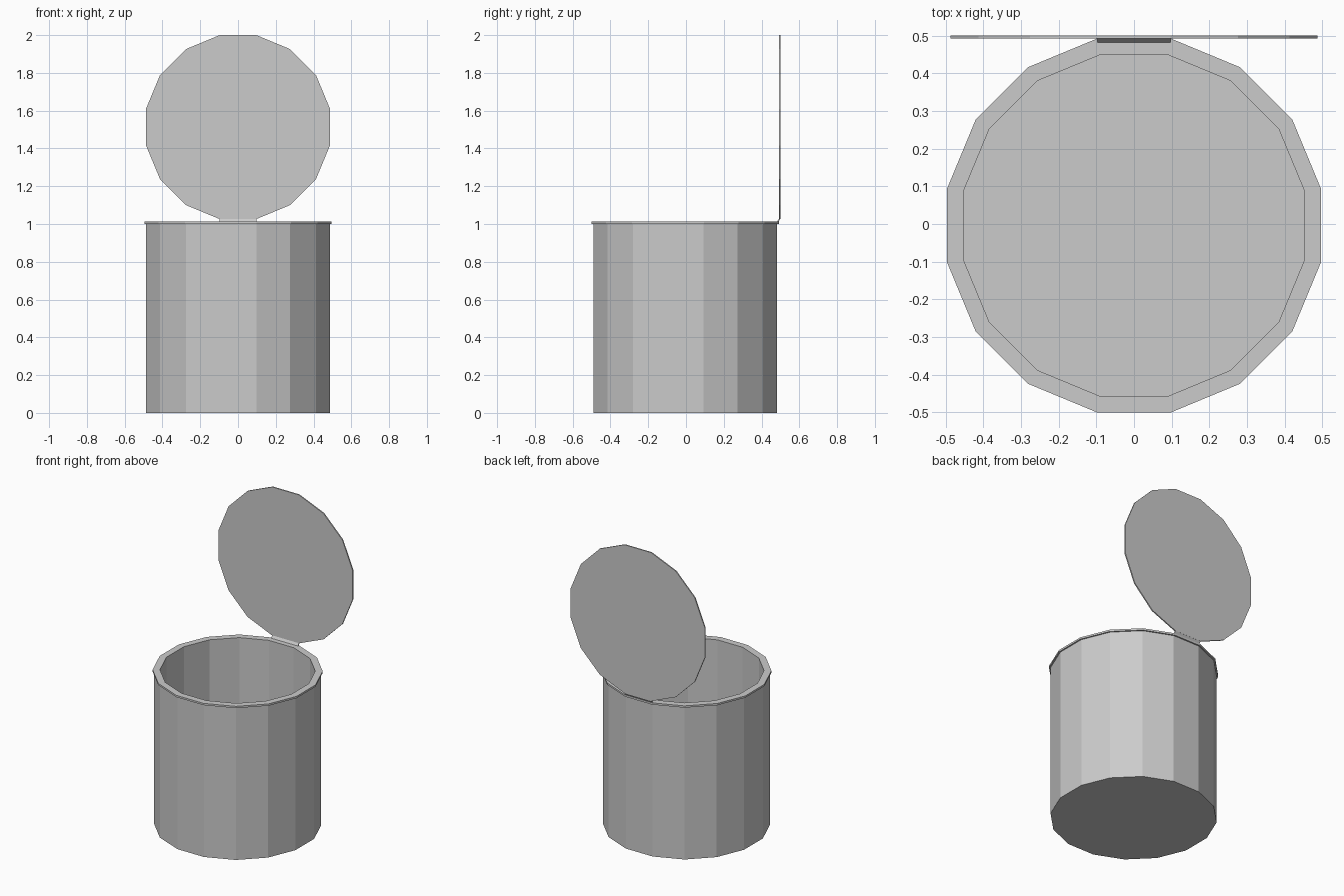
import bpy, bmesh
from math import cos, sin, pi

if "Cube" in bpy.data.objects:
    bpy.data.objects.remove(bpy.data.objects["Cube"])

SIDES = 16
CY = -0.004  # the open lid shifts the can slightly forward


def finish(name, bm):
    bmesh.ops.recalc_face_normals(bm, faces=bm.faces)
    mesh = bpy.data.meshes.new(name)
    bm.to_mesh(mesh)
    bm.free()
    ob = bpy.data.objects.new(name, mesh)
    bpy.context.collection.objects.link(ob)
    return ob


def lathe(name, profile):
    """Stack of 16-sided rings (apothem, z), capped at both ends, flats on the axes."""
    bm = bmesh.new()
    rings = []
    for apothem, z in profile:
        r = apothem / cos(pi / SIDES)
        angles = [(i + 0.5) * 2 * pi / SIDES for i in range(SIDES)]
        rings.append([bm.verts.new((r * cos(a), r * sin(a), z)) for a in angles])
    for low, high in zip(rings, rings[1:]):
        for i in range(SIDES):
            j = (i + 1) % SIDES
            bm.faces.new((low[i], low[j], high[j], high[i]))
    bm.faces.new(rings[0])
    bm.faces.new(rings[-1])
    return finish(name, bm)


# can: outer wall, overhanging rim, inner wall and floor
can = lathe("can_body", [(0.487, 0), (0.487, 1.0), (0.496, 1.0), (0.496, 1.012),
                         (0.453, 1.012), (0.453, 0.02)])
can.location.y = CY

# lid: thin disc standing upright behind the opening
lid = lathe("lid", [(0.487, -0.004), (0.487, 0.004)])
lid.rotation_euler.x = pi / 2
lid.location = (0, 0.496, 1.513)

# hinge: narrow bent strip joining the rim to the lid
bm = bmesh.new()
section = [(0.482, 1.012), (0.490, 1.012), (0.500, 1.027), (0.492, 1.027)]
left, right = [[bm.verts.new((x, y, z)) for y, z in section] for x in (-0.097, 0.097)]
bm.faces.new(left)
bm.faces.new(right)
for i in range(4):
    j = (i + 1) % 4
    bm.faces.new((left[i], left[j], right[j], right[i]))
finish("hinge", bm)
